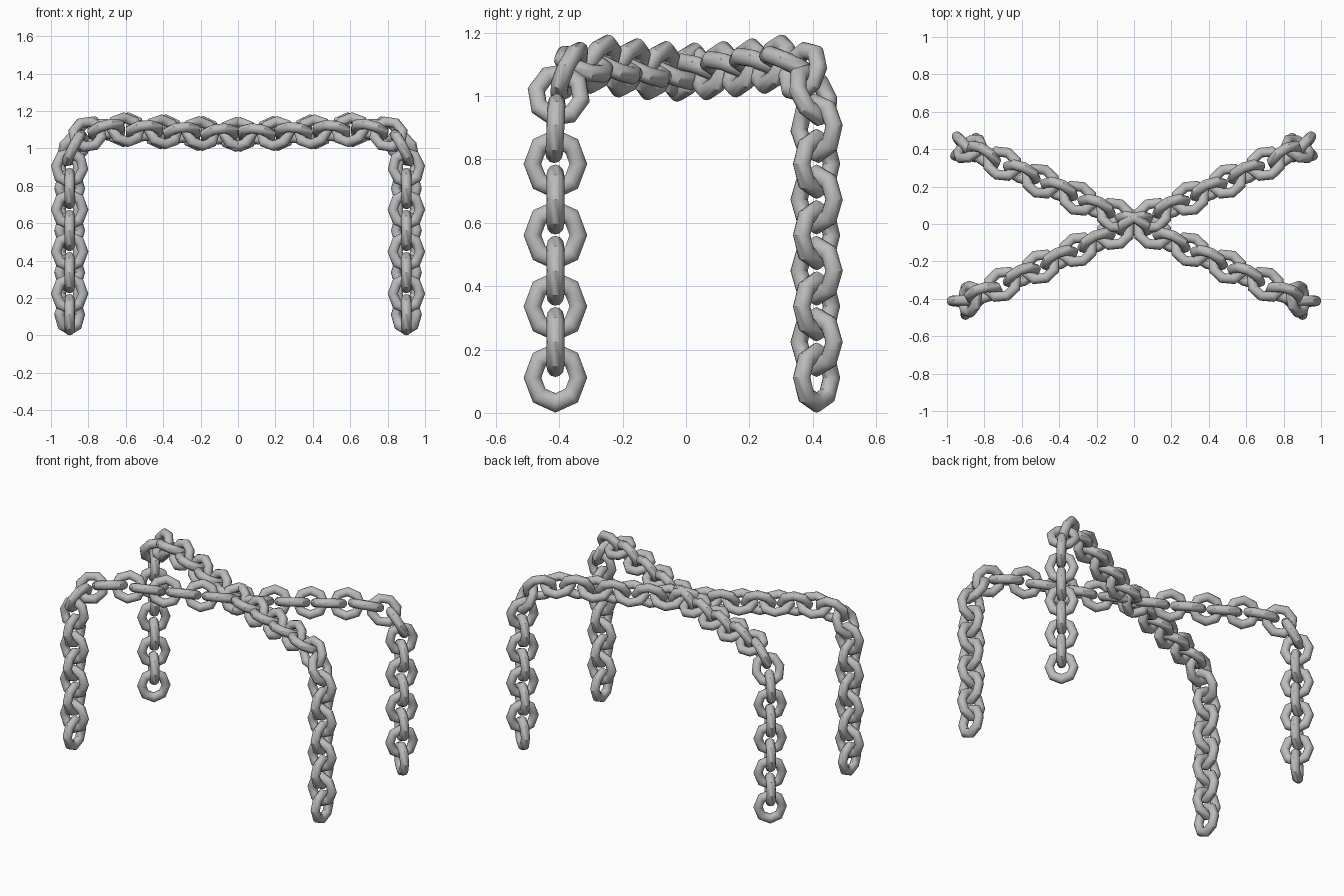
import bpy
import math
from mathutils import Matrix, Vector

cube = bpy.data.objects.get("Cube")
if cube:
    bpy.data.objects.remove(cube, do_unlink=True)

steel = bpy.data.materials.new("grey_steel")
steel.use_nodes = True
COLOUR = (0.5, 0.5, 0.5, 1)
steel.diffuse_color = COLOUR
steel.node_tree.nodes["Principled BSDF"].inputs["Base Color"].default_value = COLOUR

# One eight-sided link, slightly longer along the chain
bpy.ops.mesh.primitive_torus_add(major_segments=8, minor_segments=12,
                                 major_radius=0.0725, minor_radius=0.0278)
first_link = bpy.context.object
bpy.ops.object.shade_smooth_by_angle(angle=math.radians(35))
link_mesh = first_link.data
link_mesh.name = "chain_link"
link_mesh.transform(Matrix.Diagonal((1.1, 1, 1, 1)))
link_mesh.materials.append(steel)
bpy.data.objects.remove(first_link)

# Link centres of one arm, as distance from the middle and height
path = [(0.11 * i, 1.075 + 0.025 * (i / 6) ** 1.5) for i in range(7)]
path += [(0.775, 1.10), (0.885, 1.076), (0.965, 1.003)]
path += [(0.99, 0.898 - 0.1124 * i) for i in range(8)]

ROLL = math.radians(25)
UP = Vector((0, 0, 1))


def add_arm(name, sx, sy, first):
    """Hang links along one arm, turning every second one a quarter turn."""
    out = Vector((0.9 * sx, 0.412 * sy, 0)).normalized()
    side = Vector((0.416 * sx * sy, -0.909, 0)).normalized()
    for i in range(first, len(path)):
        before = path[i - 1] if i else (-path[1][0], path[1][1])
        after = path[min(i + 1, len(path) - 1)]
        dr, dz = after[0] - before[0], after[1] - before[1]
        along = (out * dr + UP * dz).normalized()
        outer = (UP * dr - out * dz).normalized()
        if i % 2 == 0:
            normal = side * math.cos(ROLL) + outer * math.sin(ROLL)
        else:
            normal = outer * math.cos(ROLL) - side * math.sin(ROLL)
        across = normal.cross(along)
        link = bpy.data.objects.new(f"{name}_link_{i}", link_mesh)
        bpy.context.collection.objects.link(link)
        turn = Matrix((along, across, normal)).transposed().to_4x4()
        link.matrix_world = Matrix.Translation(out * path[i][0] + UP * path[i][1]) @ turn


# Two crossing chains, each made of a front and a back arm
for sx, word in ((1, "left"), (-1, "right")):
    add_arm(f"front_{word}_chain", sx, -1, 0)
    add_arm(f"back_{word}_chain", sx, 1, 1)
